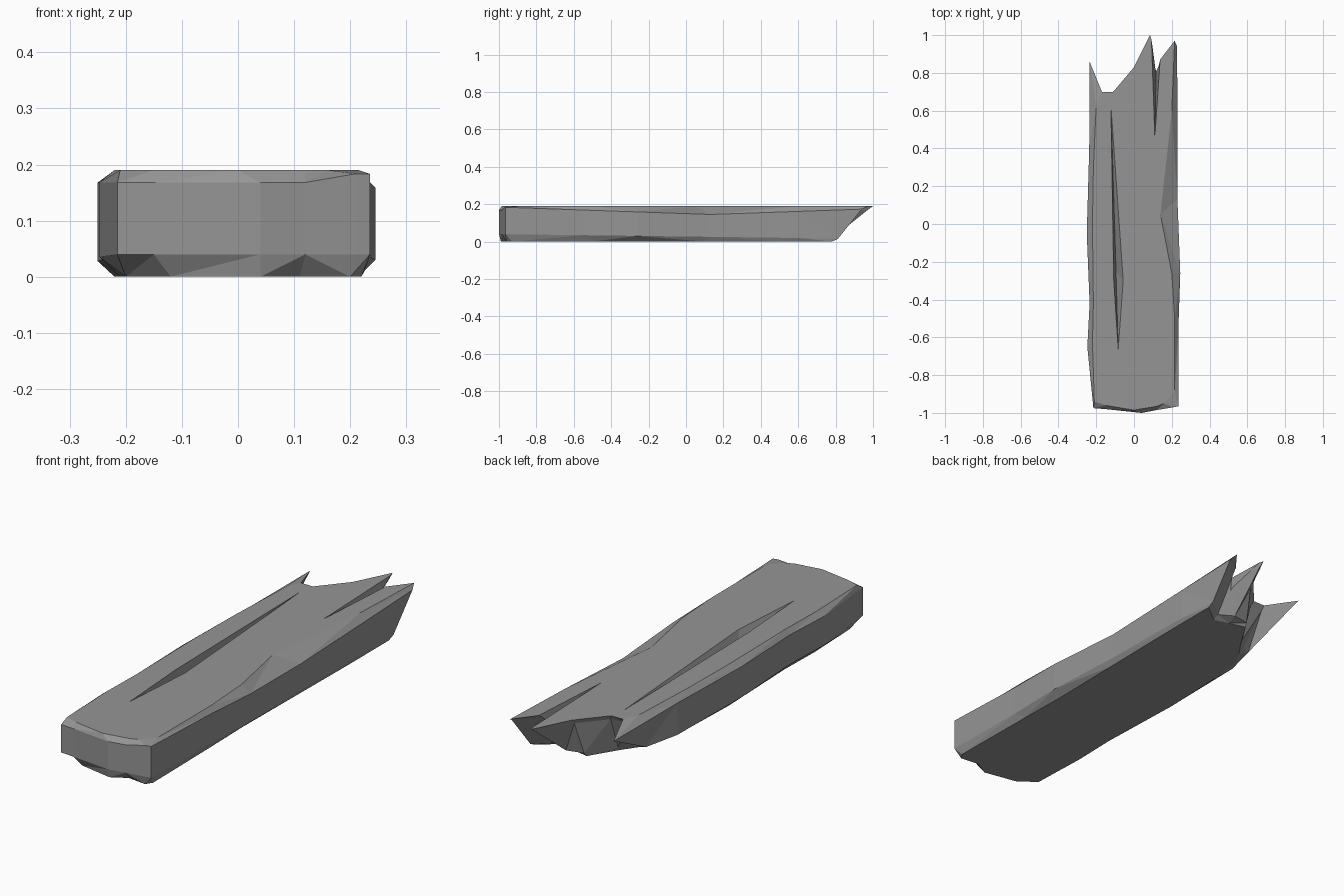
import bpy
import bmesh

if "Cube" in bpy.data.objects:
    bpy.data.objects.remove(bpy.data.objects["Cube"], do_unlink=True)

HEIGHT = 0.19


def make_material(name, rgb):
    mat = bpy.data.materials.new(name)
    mat.use_nodes = True
    color = (*rgb, 1.0)
    mat.diffuse_color = color
    node = next(n for n in mat.node_tree.nodes if n.type == 'BSDF_PRINCIPLED')
    node.inputs["Base Color"].default_value = color
    return mat


def finish_object(name, bm, material=None):
    bmesh.ops.recalc_face_normals(bm, faces=bm.faces[:])
    mesh = bpy.data.meshes.new(name)
    bm.to_mesh(mesh)
    bm.free()
    obj = bpy.data.objects.new(name, mesh)
    bpy.context.collection.objects.link(obj)
    if material:
        mesh.materials.append(material)
    return obj


# Outline of the plank, counter-clockwise from above. Each row is one vertical
# edge: top x y, bulging side x y, bottom x y.
front_end = [
    (-.21, -.94, -.215, -.975, -.2, -.9),
    (-.15, -.96, -.15, -.98, -.12, -.96),
    (0, -.985, .04, -1, .04, -.99),
    (.12, -.965, .12, -.985, .11, -.95),
    (.16, -.95, .21, -.97, .2, -.96),
    (.215, -.89, .235, -.965, .22, -.93),
]
right_edge = [
    (.215, -.5, .235, -.55, .215, -.5),
    (.2, -.26, .245, -.26, .21, -.26),
    (.14, .05, .23, .13, .215, .1),
    (.2, .6, .23, .6, .22, .5),
]
splintered_end = [
    (.215, .97, .228, .94, .22, .78),
    (.13, .86, .13, .84, .13, .71),
    (.085, 1, .085, .97, .06, .73),
    (0, .83, 0, .81, -.02, .75),
    (-.11, .7, -.1, .69, -.1, .62),
    (-.17, .7, -.17, .68, -.15, .55),
    (-.2, .63, -.235, .86, -.18, .49),
]
left_edge = [
    (-.215, .3, -.237, .4, -.21, .3),
    (-.22, 0, -.25, -.05, -.22, 0),
    (-.215, -.42, -.235, -.42, -.205, -.42),
    (-.22, -.63, -.247, -.65, -.21, -.63),
]


def edge_levels(row):
    """Four points down one vertical edge, with worn corners."""
    tx, ty, mx, my, bx, by = row
    upper_z = .145 + .035 * abs(my - .13) if mx > .2 else .168
    lower_z = .027 - .013 * my
    # The broken end undercuts towards the bottom
    cut = .8 if my > .65 else 0
    lower = (mx + (bx - mx) * cut, my + (by - my) * cut, lower_z)
    return [(tx, ty, HEIGHT), (mx, my, upper_z), lower, (bx, by, 0)]


def build_plank(material):
    bm = bmesh.new()
    rows = front_end + right_edge + splintered_end + left_edge
    columns = [[bm.verts.new(p) for p in edge_levels(r)] for r in rows]
    for here, after in zip(columns, columns[1:] + columns[:1]):
        for k in range(3):
            bm.faces.new((here[k], here[k + 1], after[k + 1], after[k]))
    bm.faces.new([c[0] for c in columns])
    bm.faces.new([c[3] for c in reversed(columns)])
    bmesh.ops.triangulate(bm, faces=bm.faces[:])
    return finish_object("plank", bm, material)


def cut_crack(plank, name, outline, keel):
    """Carve a tapered V groove: outline on the top, closing to one low point."""
    bm = bmesh.new()
    for x, y in outline:
        bm.verts.new((x, y, HEIGHT + .004))
    bm.verts.new(keel)
    bmesh.ops.convex_hull(bm, input=bm.verts[:])
    cutter = finish_object(name, bm)
    cutter.hide_render = True
    cutter.hide_viewport = True
    mod = plank.modifiers.new(name, 'BOOLEAN')
    mod.operation = 'DIFFERENCE'
    mod.solver = 'EXACT'
    mod.object = cutter


weathered_grey = make_material("weathered grey", (.3, .3, .3))
plank = build_plank(weathered_grey)

# Long crack along the board and a short split at the broken end
cut_crack(plank, "long_crack_cutter",
          [(-.124, .68), (-.108, -.3), (-.083, -.69), (-.055, -.3)],
          (-.095, -.25, .12))
cut_crack(plank, "end_split_cutter",
          [(.11, .44), (.09, 1.02), (.14, .88)],
          (.12, .95, .08))
